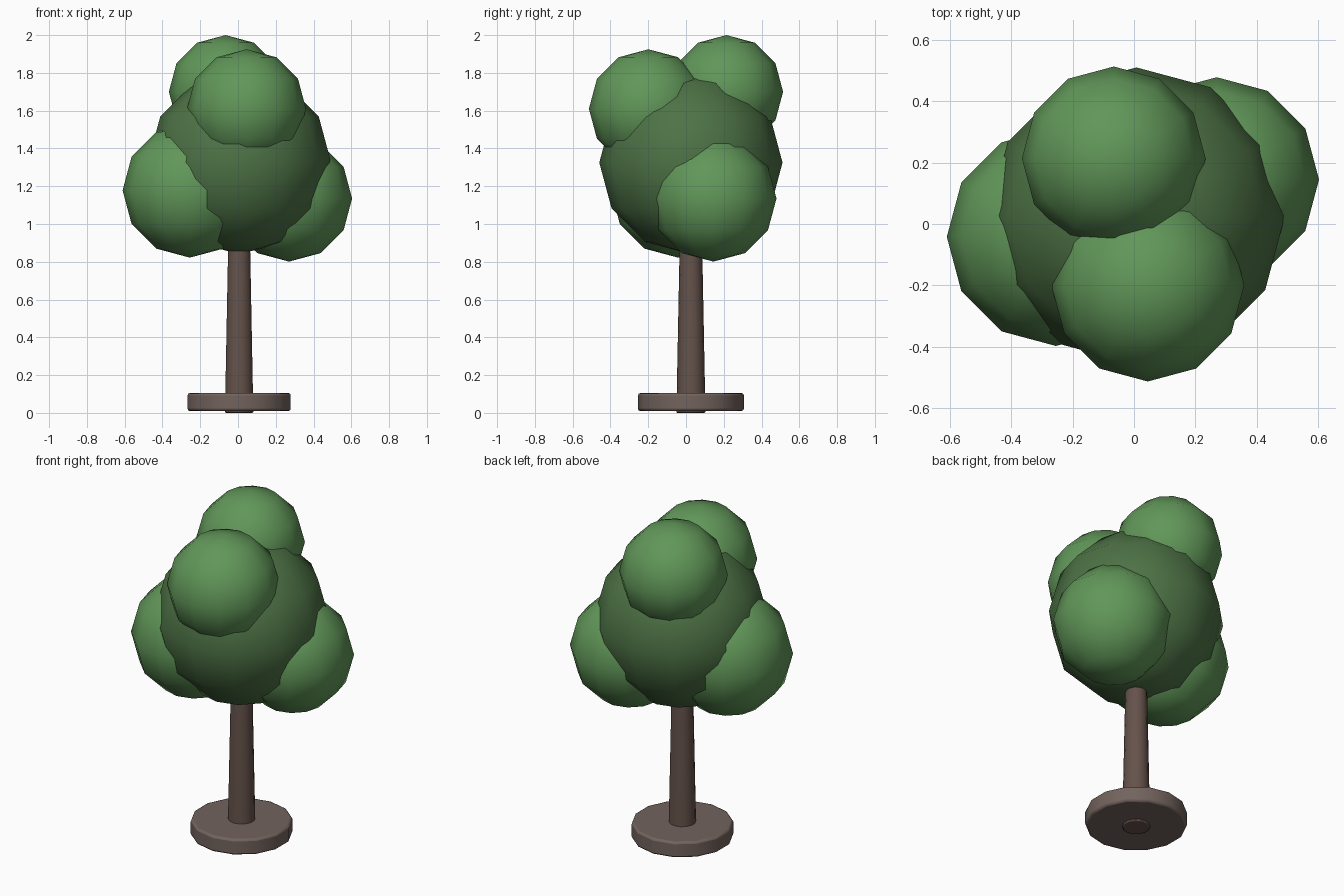
import bpy
from math import radians

if "Cube" in bpy.data.objects:
    bpy.data.objects.remove(bpy.data.objects["Cube"])


def material(name, rgb):
    m = bpy.data.materials.new(name)
    m.diffuse_color = (*rgb, 1)
    m.use_nodes = True
    m.node_tree.nodes["Principled BSDF"].inputs["Base Color"].default_value = m.diffuse_color
    return m


BARK = material("bark", (0.13, 0.085, 0.07))
SOIL = material("soil", (0.17, 0.125, 0.11))
DARK_LEAF = material("dark_leaf", (0.075, 0.17, 0.06))
LEAF = material("leaf", (0.12, 0.31, 0.10))


def finish(name, mat):
    ob = bpy.context.object
    ob.name = name
    ob.data.materials.append(mat)
    return ob


def foliage(name, centre, radius, mat):
    bpy.ops.mesh.primitive_uv_sphere_add(segments=12, ring_count=6,
                                         radius=radius, location=centre)
    bpy.ops.object.shade_smooth()
    return finish(name, mat)


def tapered(name, r1, r2, z1, z2, bevel, mat):
    bpy.ops.mesh.primitive_cone_add(vertices=14, radius1=r1, radius2=r2, depth=z2 - z1,
                                    location=(0.006, 0.026, (z1 + z2) / 2))
    ob = finish(name, mat)
    bpy.ops.object.shade_smooth_by_angle(angle=radians(30))
    mod = ob.modifiers.new("soft_rim", 'BEVEL')
    mod.width = bevel
    mod.segments = 2
    mod.limit_method = 'ANGLE'
    mod.angle_limit = radians(40)
    return ob


# Round base and trunk
tapered("base", 0.28, 0.28, 0.01, 0.105, 0.012, SOIL)
tapered("trunk", 0.077, 0.059, 0.0, 0.92, 0.006, BARK)

# Crown: one large ball with four clusters
foliage("crown", (0.008, 0.026, 1.325), 0.485, DARK_LEAF)
clusters = {
    "left_cluster": ((-0.255, -0.042, 1.178), 0.356),
    "right_cluster": ((0.27, 0.145, 1.135), 0.334),
    "front_cluster": ((0.045, -0.199, 1.61), 0.315),
    "back_cluster": ((-0.066, 0.214, 1.70), 0.30),
}
for name, (centre, radius) in clusters.items():
    foliage(name, centre, radius, LEAF)
